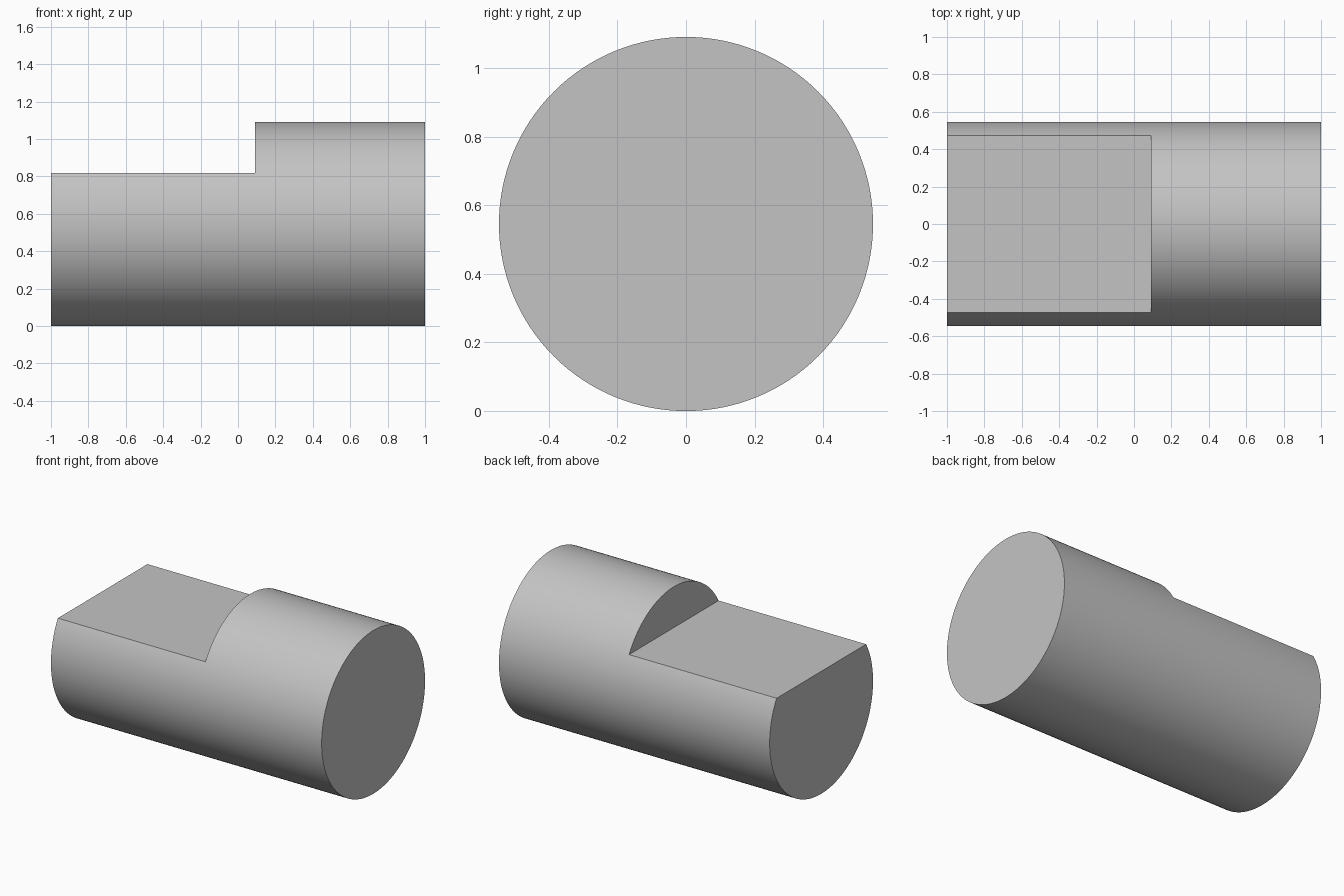
import bpy
import math

RADIUS = 0.5455
LENGTH = 2.0
FLAT_Z = 0.818   # height of the milled flat
STEP_X = 0.09    # where the flat ends

default_cube = bpy.data.objects.get("Cube")
if default_cube:
    bpy.data.objects.remove(default_cube, do_unlink=True)

# Plain grey material
grey = bpy.data.materials.new("plain_grey")
grey.use_nodes = True
colour = (0.55, 0.55, 0.55, 1.0)
grey.diffuse_color = colour
grey.node_tree.nodes["Principled BSDF"].inputs["Base Color"].default_value = colour

# Round bar lying along x
bpy.ops.mesh.primitive_cylinder_add(
    vertices=128, radius=RADIUS, depth=LENGTH,
    location=(0, 0, RADIUS), rotation=(0, math.pi / 2, 0))
shaft = bpy.context.object
shaft.name = "notched_shaft"
bpy.ops.object.transform_apply(location=True, rotation=True, scale=True)
shaft.data.materials.append(grey)

# Block that removes the top of the right-hand end
x_min, z_max = -1.5, 1.5
bpy.ops.mesh.primitive_cube_add(
    size=1, location=((x_min + STEP_X) / 2, 0, (FLAT_Z + z_max) / 2))
cutter = bpy.context.object
cutter.name = "flat_cutter"
cutter.scale = (STEP_X - x_min, 2, z_max - FLAT_Z)
cutter.hide_render = True
bpy.ops.object.transform_apply(location=True, rotation=True, scale=True)
cutter.data.materials.append(grey)

# Cut the flat and its step, then discard the block
bpy.ops.object.select_all(action='DESELECT')
shaft.select_set(True)
bpy.context.view_layer.objects.active = shaft
cut = shaft.modifiers.new("flat_cut", 'BOOLEAN')
cut.operation = 'DIFFERENCE'
cut.solver = 'EXACT'
cut.object = cutter
bpy.ops.object.modifier_apply(modifier=cut.name)
bpy.data.objects.remove(cutter, do_unlink=True)

# Smooth round side, crisp flat faces
bpy.ops.object.shade_smooth_by_angle(angle=math.radians(30))
